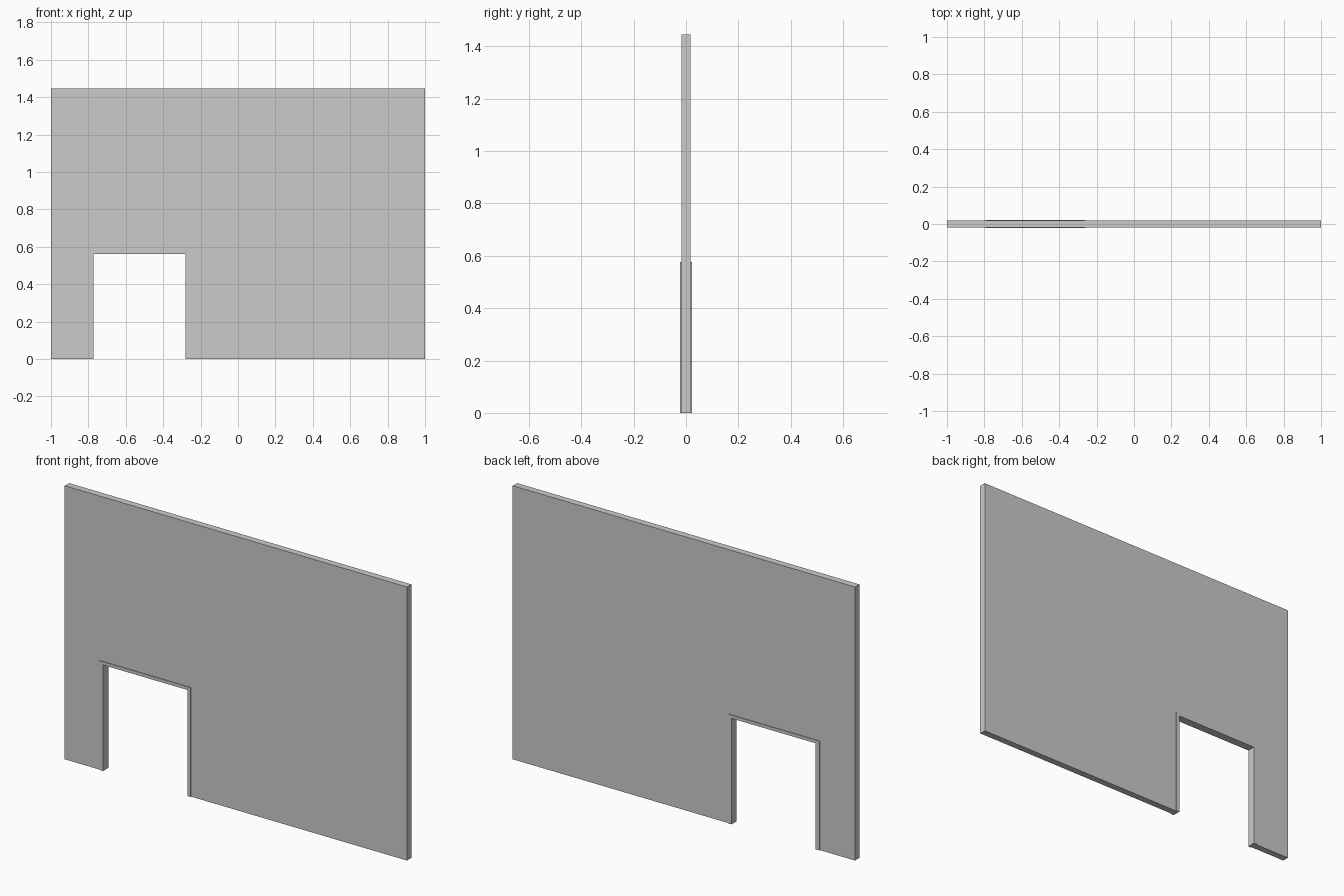
import bpy, bmesh

if "Cube" in bpy.data.objects:
    bpy.data.objects.remove(bpy.data.objects["Cube"])

# Doorway: opening and outer edges of the door frame
IN_L, IN_R, IN_TOP = -0.773, -0.281, 0.56
OUT_L, OUT_R, OUT_TOP = -0.795, -0.262, 0.577
HEIGHT = 1.445


def extrude_profile(name, points, depth):
    """Solid made from an x-z outline, centred on y = 0."""
    bm = bmesh.new()
    face = bm.faces.new([bm.verts.new((x, -depth / 2, z)) for x, z in points])
    new = bmesh.ops.extrude_face_region(bm, geom=[face])["geom"]
    verts = [v for v in new if isinstance(v, bmesh.types.BMVert)]
    bmesh.ops.translate(bm, verts=verts, vec=(0, depth, 0))
    bmesh.ops.recalc_face_normals(bm, faces=bm.faces)
    mesh = bpy.data.meshes.new(name)
    bm.to_mesh(mesh)
    bm.free()
    obj = bpy.data.objects.new(name, mesh)
    bpy.context.collection.objects.link(obj)
    return obj


# Wall panel with a notch for the door frame
extrude_profile("wall", [
    (-1, 0), (OUT_L, 0), (OUT_L, OUT_TOP), (OUT_R, OUT_TOP),
    (OUT_R, 0), (1, 0), (1, HEIGHT), (-1, HEIGHT)], 0.036)

# Door frame, slightly proud of the wall on both sides
extrude_profile("door_frame", [
    (OUT_L, 0), (IN_L, 0), (IN_L, IN_TOP), (IN_R, IN_TOP),
    (IN_R, 0), (OUT_R, 0), (OUT_R, OUT_TOP), (OUT_L, OUT_TOP)], 0.044)
